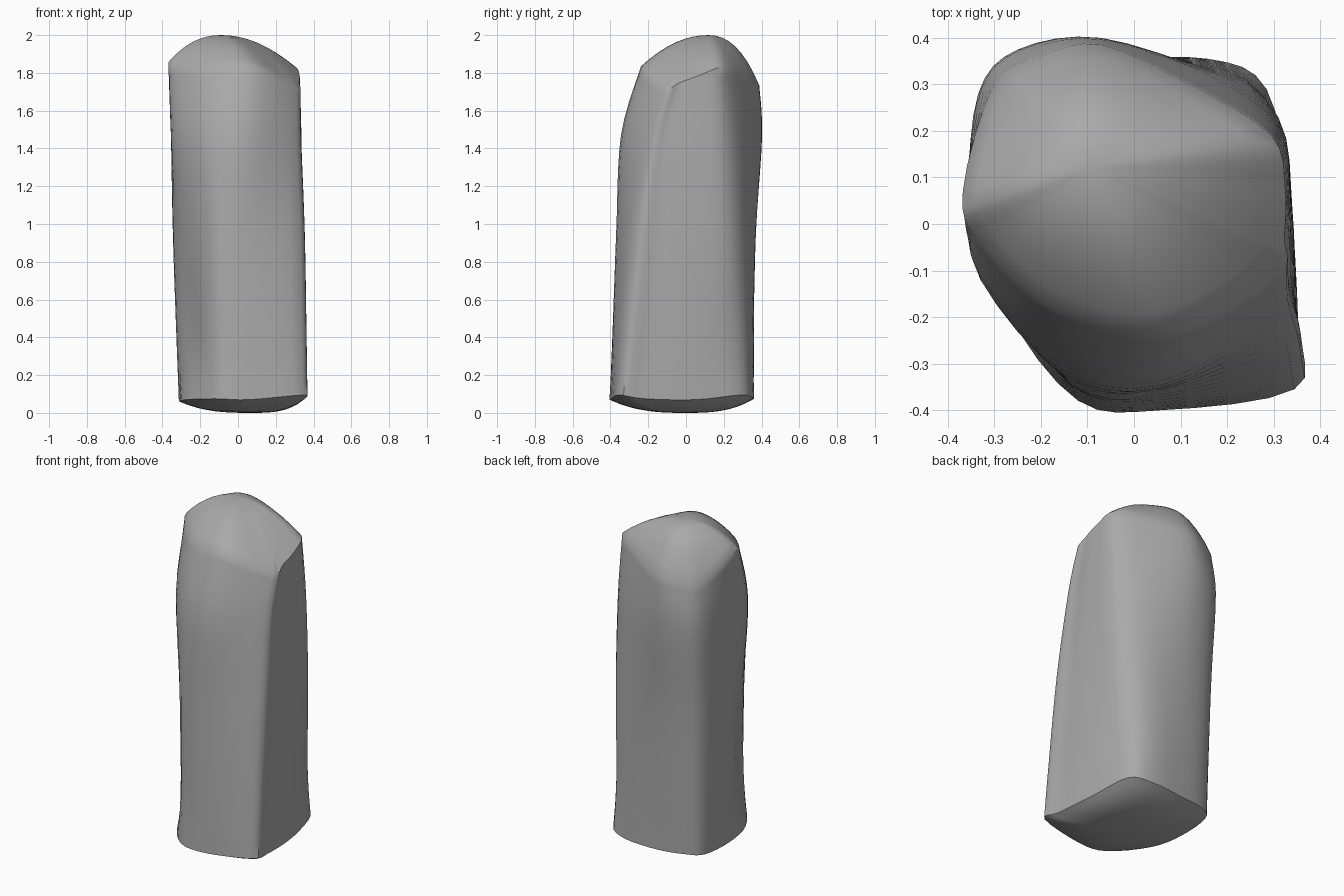
import bpy, bmesh
from mathutils import Vector

if "Cube" in bpy.data.objects:
    bpy.data.objects.remove(bpy.data.objects["Cube"])

# Cross-sections, counter-clockwise from the front right corner
BASE = [(.345, -.355), (.353, -.22), (.335, .05), (.285, .29), (.16, .355), (-.05, .35),
        (-.22, .32), (-.302, .25), (-.31, .03), (-.275, -.18), (-.12, -.38), (.06, -.40)]
MID = [(.33, -.27), (.342, -.14), (.34, .04), (.31, .23), (.18, .33), (-.05, .37),
       (-.24, .345), (-.325, .26), (-.342, .05), (-.28, -.14), (-.14, -.34), (.05, -.363)]
UPPER = [(.31, -.19), (.328, -.1), (.335, .05), (.31, .21), (.16, .32), (-.07, .40),
         (-.25, .375), (-.335, .28), (-.355, .06), (-.33, -.12), (-.16, -.3), (.06, -.337)]
RIM = [(.31, -.11), (.323, -.03), (.325, .08), (.295, .19), (.13, .295), (-.07, .385),
       (-.20, .36), (-.30, .30), (-.368, .07), (-.33, -.04), (-.16, -.19), (.08, -.235)]
RIM_Z = [1.72, 1.75, 1.79, 1.83, 1.80, 1.74, 1.73, 1.71, 1.85, 1.83, 1.82, 1.83]
BASE_Z = [.095, .075, .07, .095, .08, .07, .075, .07, .06, .07, .075, .07]
# Lower shaft lies between base and middle, pinched at the front left
LOW = [((2 * ax + bx) / 3, (2 * ay + by) / 3) for (ax, ay), (bx, by) in zip(BASE, MID)]
LOW[9], LOW[10], LOW[3] = (-.24, -.15), (-.13, -.355), (.285, .26)


def spline(a, b, c, d, t):
    return 0.5 * (2 * b + (c - a) * t + (2 * a - 5 * b + 4 * c - d) * t * t
                  + (3 * b - a - 3 * c + d) * t ** 3)


def ring(points, heights, steps=4):
    p = [Vector((x, y, z)) for (x, y), z in zip(points, heights)]
    n = len(p)
    return [spline(p[i - 1], p[i], p[(i + 1) % n], p[(i + 2) % n], k / steps)
            for i in range(n) for k in range(steps)]


def cap(rim, apex, power, steps=8):
    """Rings that shrink from the rim to a domed apex, growing rounder on the way."""
    n = len(rim)
    mean = sum((Vector((v.x - apex.x, v.y - apex.y)).length for v in rim)) / n
    rings = []
    for s in range(1, steps):
        t = s / steps
        f = 1 - (1 - t) ** power
        row = []
        for v in rim:
            d = Vector((v.x - apex.x, v.y - apex.y))
            d *= (1 - t) * (1 + 0.5 * t * (mean / d.length - 1))
            row.append(Vector((apex.x + d.x, apex.y + d.y, v.z + (apex.z - v.z) * f)))
        rings.append(row)
    return rings


# Shaft: main sections blended smoothly in height
keys = [ring(BASE, BASE_Z), ring(LOW, [.4] * 12), ring(MID, [.95] * 12),
        ring(UPPER, [1.47] * 12), ring(RIM, RIM_Z)]
last = len(keys) - 1
shaft = []
for i in range(last):
    a, b, c, d = (keys[max(0, min(last, j))] for j in range(i - 1, i + 3))
    for k in range(5):
        shaft.append([spline(*q, k / 5) for q in zip(a, b, c, d)])
shaft.append(keys[-1])

# Domed top and shallow rounded underside
top, bottom = Vector((-.09, .12, 2.0)), Vector((.07, 0, 0))
rings = cap(keys[0], bottom, 2.8)[::-1] + shaft + cap(keys[-1], top, 2.1)

bm = bmesh.new()
rows = [[bm.verts.new(v) for v in r] for r in rings]
n = len(rows[0])
for lo, hi in zip(rows, rows[1:]):
    for i in range(n):
        j = (i + 1) % n
        bm.faces.new((lo[i], lo[j], hi[j], hi[i]))
v_top, v_bot = bm.verts.new(top), bm.verts.new(bottom)
for i in range(n):
    j = (i + 1) % n
    bm.faces.new((rows[-1][i], rows[-1][j], v_top))
    bm.faces.new((rows[0][j], rows[0][i], v_bot))
bmesh.ops.recalc_face_normals(bm, faces=bm.faces)

mesh = bpy.data.meshes.new("standing_stone")
bm.to_mesh(mesh)
bm.free()
stone = bpy.data.objects.new("standing_stone", mesh)
bpy.context.collection.objects.link(stone)

# Dark grey stone
grey = bpy.data.materials.new("stone_grey")
grey.diffuse_color = (.4, .4, .4, 1)
grey.use_nodes = True
grey.node_tree.nodes["Principled BSDF"].inputs["Base Color"].default_value = grey.diffuse_color
mesh.materials.append(grey)

bpy.context.view_layer.objects.active = stone
stone.select_set(True)
bpy.ops.object.shade_smooth_by_angle(angle=0.7)
